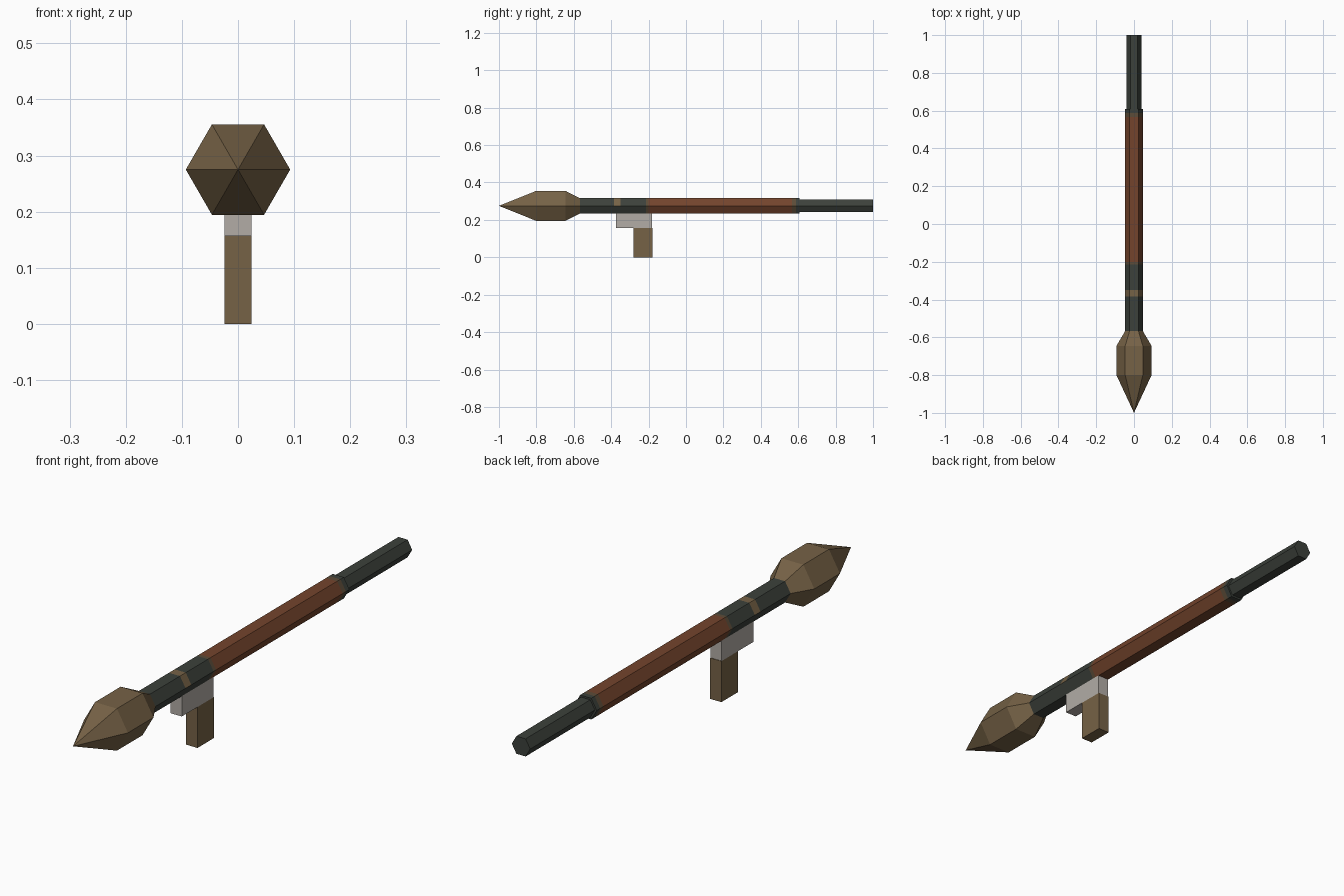
import bpy, bmesh, math

if "Cube" in bpy.data.objects:
    bpy.data.objects.remove(bpy.data.objects["Cube"])

AXIS_Z = 0.275


def material(name, r, g, b):
    lin = [((c / 255 + 0.055) / 1.055) ** 2.4 for c in (r, g, b)]
    m = bpy.data.materials.new(name)
    m.diffuse_color = (*lin, 1)
    m.use_nodes = True
    m.node_tree.nodes["Principled BSDF"].inputs["Base Color"].default_value = m.diffuse_color
    return m


OLIVE = material("olive brown", 118, 98, 70)
DARK = material("dark green grey", 60, 65, 59)
WOOD = material("red brown wood", 116, 68, 44)
RING = material("faded ring", 92, 76, 56)
GREY = material("light grey", 178, 172, 166)


def finish(name, bm, mats):
    bmesh.ops.recalc_face_normals(bm, faces=bm.faces)
    me = bpy.data.meshes.new(name)
    bm.to_mesh(me)
    bm.free()
    for m in mats:
        me.materials.append(m)
    ob = bpy.data.objects.new(name, me)
    bpy.context.collection.objects.link(ob)
    return ob


def hex_lathe(name, stations, mats, pick=lambda y, z: 0):
    """Six-sided body along y from (y, radius) stations; pick chooses the material."""
    bm = bmesh.new()
    rings = []
    for y, r in stations:
        n = 1 if r == 0 else 6
        rings.append([bm.verts.new((r * math.cos(i * math.pi / 3), y,
                                    AXIS_Z + r * math.sin(i * math.pi / 3))) for i in range(n)])
    for a, b in zip(rings, rings[1:]):
        for i in range(6):
            j = (i + 1) % 6
            if len(a) == 1:
                bm.faces.new((a[0], b[i], b[j]))
            else:
                bm.faces.new((a[i], a[j], b[j], b[i]))
    for end in (rings[0], rings[-1]):
        if len(end) == 6:
            bm.faces.new(end)
    for f in bm.faces:
        c = f.calc_center_median()
        f.material_index = pick(c.y, c.z)
    return finish(name, bm, mats)


def box(name, x, y0, y1, z0, z1, mat):
    bm = bmesh.new()
    bmesh.ops.create_cube(bm, size=1)
    for v in bm.verts:
        v.co = (v.co.x * 2 * x, y0 if v.co.y < 0 else y1, z0 if v.co.z < 0 else z1)
    return finish(name, bm, [mat])


# Pointed warhead
hex_lathe("warhead", [(-1, 0), (-0.80, 0.093), (-0.645, 0.093), (-0.567, 0.047)], [OLIVE])


# Launch tube: dark front, sight band on the upper faces, wooden wrap with rings
def tube_colour(y, z):
    if -0.385 < y < -0.35:
        return 3 if z > AXIS_Z else 0
    if -0.215 < y < -0.2 or 0.567 < y < 0.587:
        return 2
    return 1 if -0.2 < y < 0.567 else 0


hex_lathe("launch_tube",
          [(y, 0.047) for y in (-0.57, -0.385, -0.35, -0.215, -0.2, 0.567, 0.587, 0.608)],
          [DARK, WOOD, RING, OLIVE], tube_colour)

# Narrower rear tube
hex_lathe("rear_tube", [(0.60, 0.039), (1.0, 0.039)], [DARK])

# Trigger housing and grip
box("trigger_housing", 0.024, -0.375, -0.182, 0.157, 0.24, GREY)
box("grip", 0.024, -0.28, -0.18, 0, 0.157, OLIVE)
